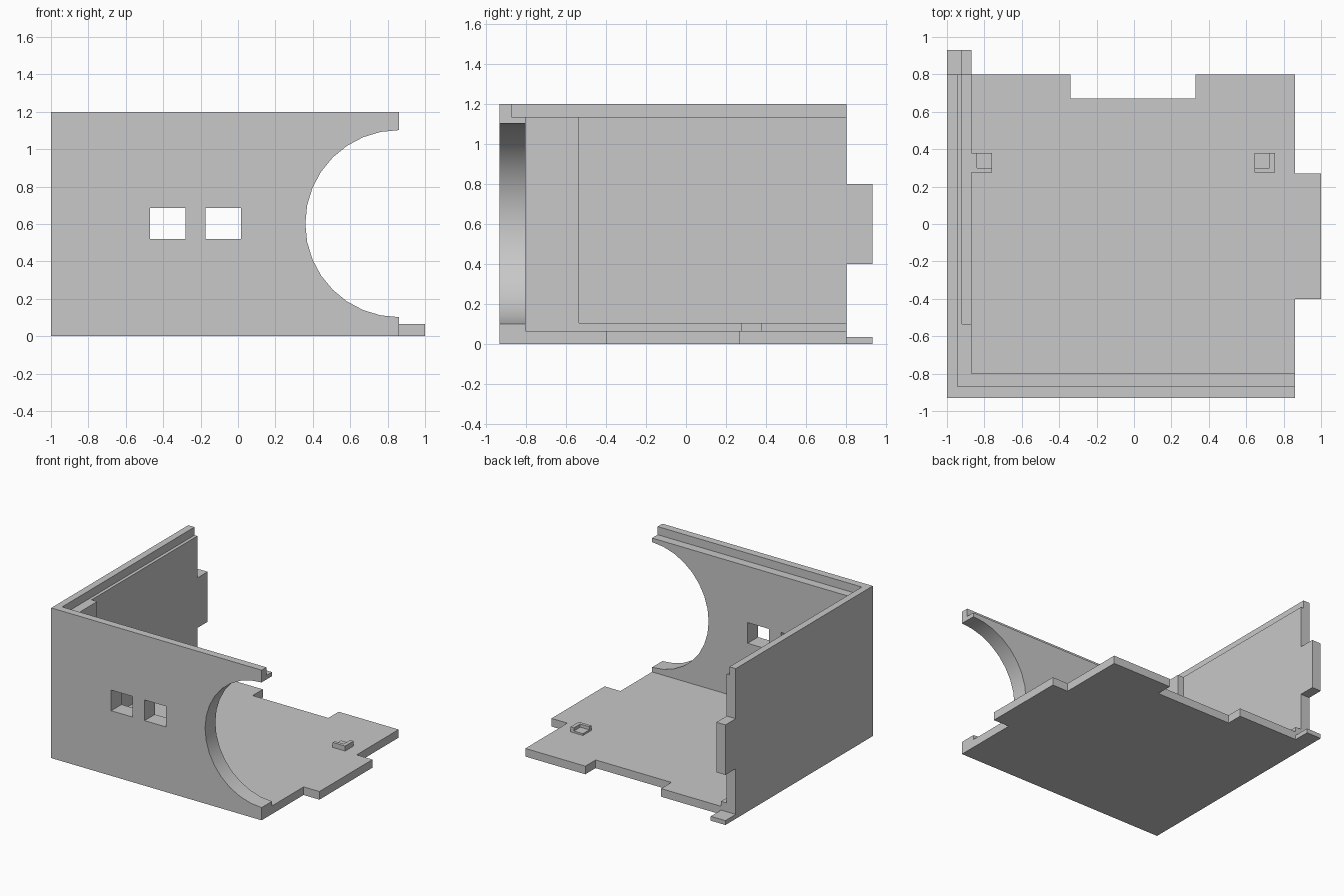
import bpy, bmesh, math
from mathutils import Vector

if "Cube" in bpy.data.objects:
    bpy.data.objects.remove(bpy.data.objects["Cube"])

grey = bpy.data.materials.new("plain grey")
grey.use_nodes = True
grey.diffuse_color = (0.58, 0.58, 0.58, 1)
grey.node_tree.nodes["Principled BSDF"].inputs["Base Color"].default_value = (0.58, 0.58, 0.58, 1)


def prism(name, outline, axis, start, end):
    """Extrude a 2D outline along an axis (the outline uses the other two axes in order)."""
    def place(a, b):
        co = [a, b]
        co.insert(axis, start)
        return co
    bm = bmesh.new()
    face = bm.faces.new([bm.verts.new(place(a, b)) for a, b in outline])
    moved = bmesh.ops.extrude_face_region(bm, geom=[face])["geom"]
    shift = Vector((0, 0, 0))
    shift[axis] = end - start
    bmesh.ops.translate(bm, vec=shift, verts=[g for g in moved if isinstance(g, bmesh.types.BMVert)])
    bmesh.ops.recalc_face_normals(bm, faces=bm.faces)
    mesh = bpy.data.meshes.new(name)
    bm.to_mesh(mesh)
    bm.free()
    mesh.materials.append(grey)
    obj = bpy.data.objects.new(name, mesh)
    bpy.context.collection.objects.link(obj)
    return obj


def box(name, x, y, z):
    return prism(name, [(x[0], y[0]), (x[1], y[0]), (x[1], y[1]), (x[0], y[1])], 2, *z)


def cut(obj, cutter):
    cutter.hide_render = True
    mod = obj.modifiers.new("cut", 'BOOLEAN')
    mod.operation, mod.solver, mod.object = 'DIFFERENCE', 'EXACT', cutter
    bpy.context.view_layer.objects.active = obj
    bpy.ops.object.modifier_apply(modifier=mod.name)
    bpy.data.objects.remove(cutter)


# Shared levels
LEFT, RIGHT, FRONT, BACK = -1.0, 0.86, -0.93, 0.80
INNER_X, INNER_Y = -0.87, -0.80
FLOOR, SILL, LEDGE, TOP = 0.065, 0.105, 1.135, 1.2
RIM_X, THIN_X = -0.945, -0.92

# Floor with side tab and rear notch
prism("floor", [
    (INNER_X, INNER_Y), (RIGHT, INNER_Y), (RIGHT, -0.4), (1, -0.4), (1, 0.27), (RIGHT, 0.27),
    (RIGHT, BACK), (0.33, BACK), (0.33, 0.67), (-0.34, 0.67), (-0.34, BACK), (INNER_X, BACK)],
    2, 0, FLOOR)

# Front wall with rebate, round opening and two windows
front = box("front_wall", (LEFT, RIGHT), (FRONT, INNER_Y), (0, TOP))
cut(front, box("rebate_cutter", (RIM_X, 1.1), (-0.87, -0.7), (LEDGE, 1.3)))
circle = [(RIGHT + 0.5 * math.cos(math.tau * i / 32), 0.602 + 0.5 * math.sin(math.tau * i / 32))
          for i in range(32)]
cut(front, prism("opening_cutter", circle, 1, -1.1, -0.7))
for x in ((-0.47, -0.28), (-0.175, 0.015)):
    cut(front, box("window_cutter", x, (-1.1, -0.7), (0.52, 0.685)))

# Side wall: thick near the front, thinned above a sill further back
rim = [(LEFT, 0), (LEFT, TOP), (RIM_X, TOP), (RIM_X, LEDGE)]
prism("side_wall_front", rim + [(INNER_X, LEDGE), (INNER_X, 0)], 1, INNER_Y, -0.535)
prism("side_wall_back", rim + [(THIN_X, LEDGE), (THIN_X, SILL), (INNER_X, SILL), (INNER_X, 0)],
      1, -0.535, BACK)

# Rear tabs of the side wall
box("side_wall_tab", (LEFT, THIN_X), (BACK, 0.93), (0.4, 0.8))
box("corner_tab", (LEFT, INNER_X), (BACK, 0.93), (0, 0.035))

# Corner clips on the floor, mirrored
for side, edge, name in ((1, 0.755, "right_clip"), (-1, -0.87, "left_clip")):
    a, b, c = edge, edge - side * 0.03, edge - side * 0.11
    prism(name, [(a, 0.275), (c, 0.275), (c, 0.3), (b, 0.3), (b, 0.38), (a, 0.38)], 2, FLOOR, SILL)
    box(name + "_step", sorted((b, c)), (0.3, 0.38), (FLOOR, 0.08))

# Smooth only the curved opening
bpy.ops.object.select_all(action='DESELECT')
front.select_set(True)
bpy.context.view_layer.objects.active = front
bpy.ops.object.shade_smooth_by_angle(angle=math.radians(30))
